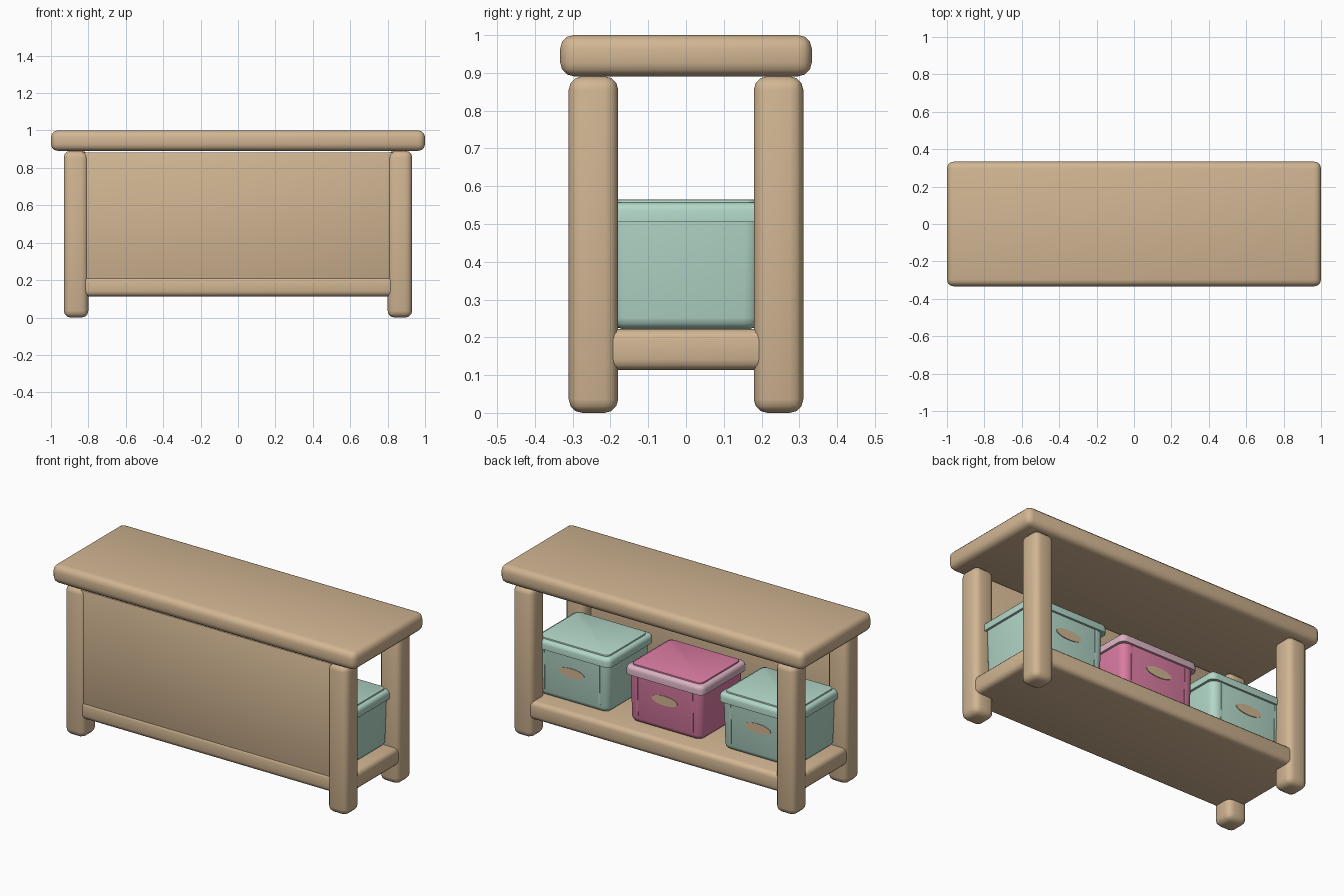
import bpy, bmesh, math

if "Cube" in bpy.data.objects:
    bpy.data.objects.remove(bpy.data.objects["Cube"])


def material(name, rgb):
    m = bpy.data.materials.new(name)
    m.diffuse_color = (*rgb, 1)
    m.use_nodes = True
    m.node_tree.nodes["Principled BSDF"].inputs["Base Color"].default_value = m.diffuse_color
    return m


WOOD = material("light wood", (0.64, 0.465, 0.29))
TEAL = material("soft teal", (0.45, 0.68, 0.58))
PINK = material("rose pink", (0.70, 0.20, 0.36))
PALE = material("pale pink", (0.70, 0.45, 0.54))


def finish(bm, name, mat):
    """Turn a bmesh into a smooth shaded object."""
    bmesh.ops.recalc_face_normals(bm, faces=bm.faces)
    me = bpy.data.meshes.new(name)
    bm.to_mesh(me)
    bm.free()
    me.materials.append(mat)
    ob = bpy.data.objects.new(name, me)
    bpy.context.collection.objects.link(ob)
    bpy.ops.object.select_all(action='DESELECT')
    ob.select_set(True)
    bpy.context.view_layer.objects.active = ob
    bpy.ops.object.shade_smooth_by_angle(angle=math.radians(40))
    return ob


def cuboid(lo, hi):
    bm = bmesh.new()
    bmesh.ops.create_cube(bm, size=1)
    for v in bm.verts:
        for i in range(3):
            v.co[i] = hi[i] if v.co[i] > 0 else lo[i]
    return bm


def bevel(bm, edges, r, seg=3):
    bmesh.ops.bevel(bm, geom=edges, offset=r, segments=seg, profile=0.5, affect='EDGES')


def rounded(name, lo, hi, r, mat, seg=3):
    bm = cuboid(lo, hi)
    if r:
        bevel(bm, bm.edges[:], r, seg)
    return finish(bm, name, mat)


def is_vertical(e):
    a, b = e.verts
    return abs(a.co.z - b.co.z) > 0.02 and abs(a.co.x - b.co.x) < 0.02


# Bench frame
rounded("bench_top", (-1, -0.333, 0.891), (1, 0.333, 1), 0.036, WOOD)
rounded("shelf", (-0.922, -0.302, 0.113), (0.922, 0.302, 0.222), 0.028, WOOD)
rounded("side_panel", (-0.85, -0.298, 0.2), (0.85, -0.25, 0.883), 0.006, WOOD, 2)
for sx, side in ((-1, "left"), (1, "right")):
    for sy, end in ((-1, "front"), (1, "back")):
        cx, cy, h = sx * 0.866, sy * 0.245, 0.0655
        rounded(f"{end}_{side}_leg", (cx - h, cy - h, 0), (cx + h, cy + h, 0.891), 0.036, WOOD)


def storage_box(tag, cx, body_mat, rim_mat):
    w, d, z0, z1 = 0.245, 0.203, 0.222, 0.52

    # Body: rounded upright corners, rounded base, slight taper
    bm = cuboid((cx - w, -d, z0), (cx + w, d, z1))
    bevel(bm, [e for e in bm.edges if is_vertical(e)], 0.045, 4)
    bevel(bm, [e for e in bm.edges if all(v.co.z < z0 + 0.001 for v in e.verts)], 0.03)
    for v in bm.verts:
        s = 0.97 + 0.03 * (v.co.z - z0) / (z1 - z0)
        v.co.x = cx + (v.co.x - cx) * s
        v.co.y *= s
    finish(bm, f"{tag}_box_body", body_mat)

    # Lid: soft rim with a slightly raised top
    bm = cuboid((cx - 0.258, -0.215, 0.505), (cx + 0.258, 0.215, 0.557))
    bevel(bm, [e for e in bm.edges if is_vertical(e)], 0.035, 4)
    bevel(bm, [e for e in bm.edges if all(v.co.z > 0.55 for v in e.verts)], 0.022)
    finish(bm, f"{tag}_box_lid_rim", rim_mat)
    bm = cuboid((cx - 0.232, -0.189, 0.556), (cx + 0.232, 0.189, 0.565))
    bevel(bm, [e for e in bm.edges if abs(e.verts[0].co.z - e.verts[1].co.z) > 0.005], 0.03, 4)
    bevel(bm, [e for e in bm.edges if all(v.co.z > 0.564 for v in e.verts)], 0.005, 2)
    finish(bm, f"{tag}_box_lid_top", body_mat)

    for sy, end in ((-1, "front"), (1, "back")):
        # Upright ribs, following the taper of the wall
        for sx, side in ((-1, "left"), (1, "right")):
            x = cx + sx * 0.182
            bm = cuboid((x - 0.006, sy * 0.2 - 0.006, 0.265), (x + 0.006, sy * 0.2 + 0.006, 0.51))
            for v in bm.verts:
                v.co.y -= sy * 0.02 * (0.51 - v.co.z)
            finish(bm, f"{tag}_box_{end}_{side}_rib", body_mat)
        # Oval hand grip
        bm = bmesh.new()
        bmesh.ops.create_cone(bm, cap_ends=True, segments=28, radius1=1, radius2=1, depth=1)
        for v in bm.verts:
            x, y, z = v.co
            v.co = (cx + x * 0.085, sy * 0.2015 + z * 0.006, 0.405 + y * 0.028)
        finish(bm, f"{tag}_box_{end}_grip", WOOD)


storage_box("left", -0.615, TEAL, TEAL)
storage_box("middle", 0, PINK, PALE)
storage_box("right", 0.615, TEAL, TEAL)
